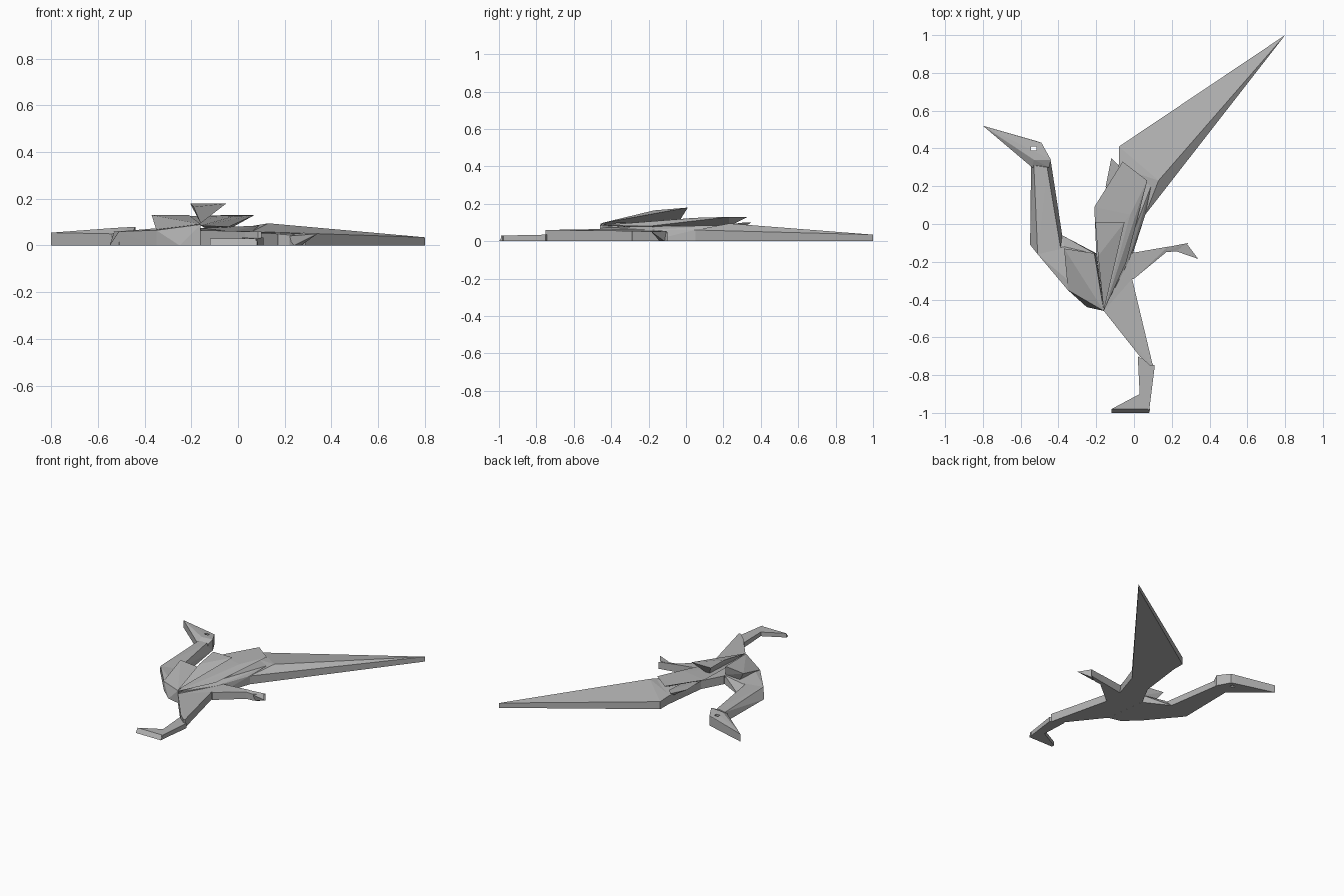
import bpy
import bmesh

cube = bpy.data.objects.get("Cube")
if cube:
    bpy.data.objects.remove(cube, do_unlink=True)

paper = bpy.data.materials.new("grey_paper")
paper.use_nodes = True
GREY = (0.45, 0.45, 0.45, 1)
paper.diffuse_color = GREY
paper.node_tree.nodes["Principled BSDF"].inputs["Base Color"].default_value = GREY


def fold(name, top, base=()):
    """Folded paper wedge: raised points joined to a ground outline."""
    bm = bmesh.new()
    for p in list(top) + [(x, y, 0) for x, y in base]:
        bm.verts.new(p)
    hull = bmesh.ops.convex_hull(bm, input=bm.verts)
    loose = {v for v in hull["geom_interior"] + hull["geom_unused"]
             if isinstance(v, bmesh.types.BMVert) and not v.link_faces}
    bmesh.ops.delete(bm, geom=list(loose), context="VERTS")
    bmesh.ops.dissolve_limit(bm, angle_limit=0.02, verts=bm.verts, edges=bm.edges)
    bmesh.ops.recalc_face_normals(bm, faces=bm.faces)
    mesh = bpy.data.meshes.new(name)
    bm.to_mesh(mesh)
    bm.free()
    mesh.materials.append(paper)
    obj = bpy.data.objects.new(name, mesh)
    bpy.context.collection.objects.link(obj)
    return obj


def slab(name, outline):
    """Vertical-walled piece whose top follows the outline heights."""
    return fold(name, outline, [(x, y) for x, y, z in outline])


# Head and beak with a square eye hole
head = slab("head", [(-.8, .52, .055), (-.52, .44, .065), (-.49, .43, .07),
                     (-.44, .34, .08), (-.45, .3, .06), (-.54, .3, .05),
                     (-.53, .34, .075)])
bpy.ops.mesh.primitive_cube_add(size=1, location=(-.53, .4, .05))
cutter = bpy.context.object
cutter.name = "eye_cutter"
cutter.scale = (.03, .02, .3)
cutter.hide_render = True
cut = head.modifiers.new("eye_hole", "BOOLEAN")
cut.operation = "DIFFERENCE"
cut.object = cutter
bpy.context.view_layer.objects.active = head
bpy.ops.object.modifier_apply(modifier=cut.name)
bpy.data.objects.remove(cutter, do_unlink=True)

# Neck and chest
fold("neck", [(-.53, .31, .06), (-.46, .3, .065), (-.51, -.16, .06), (-.38, -.18, .06)],
     [(-.545, .32), (-.44, .33), (-.55, -.11), (-.38, -.06), (-.38, -.18), (-.51, -.16)])
fold("chest", [(-.51, -.16, .06), (-.37, -.12, .06), (-.2, -.16, .06),
               (-.35, -.35, .065), (-.16, -.46, .09)],
     [(-.55, -.11), (-.38, -.06), (-.2, -.155), (-.35, -.35), (-.25, -.44), (-.16, -.46)])
slab("body", [(-.16, -.46, .065), (-.2, -.15, .06), (-.12, 0, .06),
              (-.02, -.15, .06), (-.01, -.29, .055)])

# Raised folds over the back
fold("chest_flap", [(-.37, -.13, .13), (-.21, -.155, .13), (-.32, -.16, .06),
                    (-.2, -.17, .06), (-.35, -.35, .068), (-.16, -.46, .092)])
fold("upper_flap", [(-.205, .01, .18), (-.05, .01, .18), (-.19, -.17, .165),
                    (-.16, -.04, .1), (-.16, -.46, .095)])
fold("middle_flap", [(-.06, .33, .13), (.07, .23, .13), (-.02, .05, .125),
                     (-.21, .09, .125), (-.2, -.15, .11), (-.02, .23, .08),
                     (-.1, 0, .06), (-.04, -.2, .08), (-.16, -.46, .085)])
fold("small_flap", [(-.12, .35, .1), (-.08, .31, .1), (-.15, .2, .08),
                    (-.1, .28, .06), (-.12, 0, .06), (-.04, .05, .06)])

# Spread wing
fold("wing", [(.8, 1, .035), (.13, .23, .095), (-.08, .41, .055),
              (-.08, .3, .06), (.06, .05, .06), (.79, .99, .03)],
     [(.8, 1), (-.08, .41), (-.08, .3), (.06, .05)])
fold("wing_root", [(-.03, -.2, .06), (.06, .05, .06), (.09, .2, .085),
                   (-.08, .32, .06), (-.16, -.45, .075)],
     [(-.02, -.2), (.06, .05), (-.08, .32), (-.12, 0), (-.16, -.45)])

# Front leg
slab("front_thigh", [(-.16, -.46, .065), (-.01, -.29, .055),
                     (.1, -.75, .06), (.085, -.75, .06), (.03, -.7, .06)])
slab("front_shin", [(.02, -.7, .035), (.03, -.9, .03), (.08, -.99, .03),
                    (.11, -.75, .035)])
fold("front_foot", [(.03, -.9, .03), (-.12, -.98, .03), (.085, -.98, .03)],
     [(.03, -.9), (-.12, -.98), (-.12, -1), (.08, -1), (.085, -.98)])

# Rear leg
slab("rear_thigh", [(-.02, -.155, .06), (-.03, -.29, .055), (.0, -.29, .055),
                    (.17, -.15, .05), (.18, -.12, .055)])
slab("rear_shin", [(.16, -.125, .055), (.29, -.1, .05), (.22, -.145, .045),
                   (.16, -.15, .05)])
fold("rear_toe", [(.28, -.105, .055), (.34, -.185, .05), (.21, -.14, .04),
                  (.24, -.135, .02)], [(.24, -.14), (.27, -.115)])
